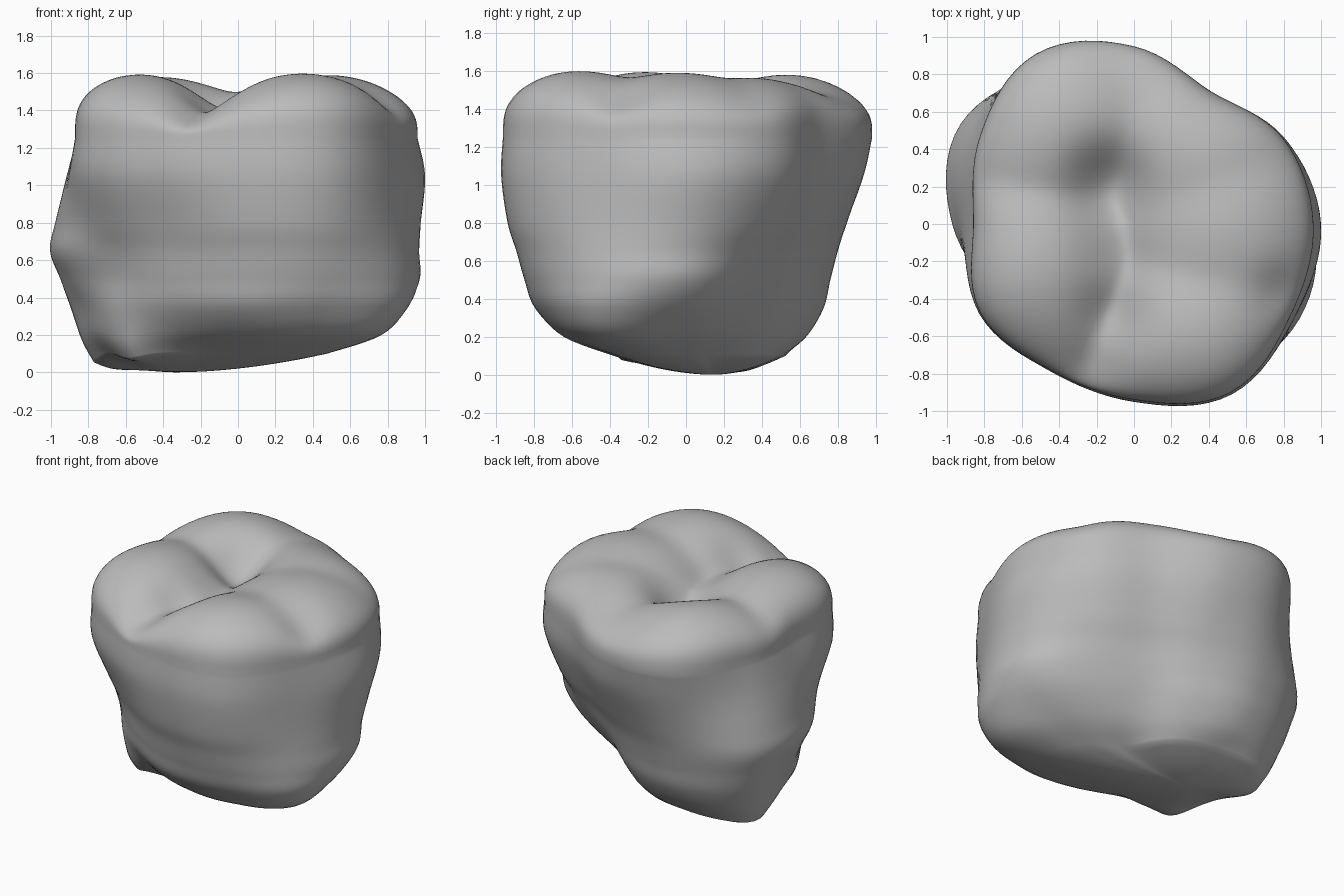
import bpy
import bmesh
import math
from mathutils import Vector

if "Cube" in bpy.data.objects:
    bpy.data.objects.remove(bpy.data.objects["Cube"], do_unlink=True)

SEGMENTS = 96
STEPS = 6          # rings between two neighbouring sections
CAP_RINGS = 44     # rings across the chewing surface
ROUNDING = 3.5     # how tightly the rim curls over

# Wall sections: height, then radii in hundredths every 30 degrees from +x
SECTIONS = [
    (0.10, (37, 25, 27, 42, 59, 84, 70, 62, 41, 38, 43, 54)),
    (0.20, (61, 42, 39, 53, 73, 91, 78, 69, 58, 61, 73, 87)),
    (0.35, (83, 57, 50, 63, 83, 98, 83, 74, 70, 77, 88, 100)),
    (0.50, (94, 67, 58, 68, 87, 103, 90, 76, 74, 82, 94, 102)),
    (0.65, (95, 75, 64, 73, 91, 107, 97, 80, 77, 86, 98, 101)),
    (0.80, (97, 83, 71, 80, 95, 105, 95, 86, 82, 91, 102, 100)),
    (1.05, (100, 92, 80, 91, 101, 99, 91, 95, 90, 95, 105, 99)),
    (1.25, (96, 92, 82, 95, 105, 95, 86, 95, 90, 94, 104, 97)),
]
RIM = SECTIONS[-1][0]

# Cusps of the chewing surface: x, y, height
CUSPS = [
    (-0.65, -0.24, 1.62),
    (0.42, -0.68, 1.63),
    (0.55, -0.05, 1.60),
    (0.38, 0.44, 1.58),
    (0.00, 0.72, 1.50),
    (-0.50, 0.60, 1.61),
]
# Pits between the cusps: x, y, depth, radius
PITS = [
    (-0.14, 0.22, 0.13, 0.20),
    (-0.12, -0.48, 0.08, 0.18),
    (-0.10, -0.15, 0.05, 0.20),
    (-0.20, -0.76, 0.04, 0.16),
    (0.80, -0.37, 0.05, 0.14),
]


def spline(a, b, c, d, t):
    """Smooth curve from b to c, steered by a and d."""
    return b + 0.5 * t * (c - a + t * (2 * a - 5 * b + 4 * c - d
                                       + t * (3 * (b - c) + d - a)))


def round_section(radii):
    """Smooth closed radius list with one entry per segment."""
    n = len(radii)
    result = []
    for s in range(SEGMENTS):
        pos = s * n / SEGMENTS
        i = int(pos)
        keys = [radii[(i + k) % n] / 100 for k in (-1, 0, 1, 2)]
        result.append(spline(*keys, pos - i))
    return result


def bump(dx, dy, radius):
    return math.exp(-(dx * dx + dy * dy) / (radius * radius))


def crown_height(x, y):
    """Blended cusp domes, which leave grooves where they meet."""
    sharp = 45
    total = sum(math.exp(sharp * (h - 1.5 - 0.5 * ((x - cx) ** 2 + (y - cy) ** 2)))
                for cx, cy, h in CUSPS)
    height = 1.5 + math.log(total) / sharp
    return height - sum(d * bump(x - px, y - py, r) for px, py, d, r in PITS)


def ring_points(radii, z):
    points = []
    for s, r in enumerate(radii):
        angle = math.tau * s / SEGMENTS
        points.append(Vector((r * math.cos(angle), r * math.sin(angle), z)))
    return points


rings = []
sections = [(z, round_section(radii)) for z, radii in SECTIONS]

# Underside closing to a low point
tip = Vector((-0.33, 0.14, 0.0))
base = ring_points(sections[0][1], sections[0][0])
for k in range(1, 10):
    f = k / 10
    ring = []
    for p in base:
        q = tip.lerp(p, f)
        q.z = p.z * f ** 1.8
        ring.append(q)
    rings.append(ring)

# Side wall
last = len(sections) - 1
for i in range(last):
    near = [sections[min(max(i + k, 0), last)] for k in (-1, 0, 1, 2)]
    for step in range(STEPS):
        t = step / STEPS
        z = spline(*[n[0] for n in near], t)
        radii = [spline(*values, t) for values in zip(*[n[1] for n in near])]
        rings.append(ring_points(radii, z))

# Rounded rim and chewing surface
for k in range(CAP_RINGS):
    s = math.cos(math.pi / 2 * k / CAP_RINGS)
    ring = ring_points([r * s for r in sections[-1][1]], RIM)
    rise = (1 - s ** ROUNDING) ** (1 / ROUNDING)
    for p in ring:
        p.z += (crown_height(p.x, p.y) - RIM) * rise
    rings.append(ring)

# Low corner and small root stub: x, y, drop, forward push, radius
for cx, cy, drop, push, radius in ((-0.74, 0.28, 0.06, 0, 0.18),
                                   (-0.62, -0.30, 0.04, 0.06, 0.13)):
    for ring in rings:
        for p in ring:
            if p.z < 0.5:
                weight = bump(p.x - cx, p.y - cy, radius) * (1 - p.z / 0.5)
                p.z -= drop * weight
                p.y -= push * weight

# Skin the rings
bm = bmesh.new()
loops = [[bm.verts.new(p) for p in ring] for ring in rings]
for low, high in zip(loops, loops[1:]):
    for s in range(SEGMENTS):
        n = (s + 1) % SEGMENTS
        bm.faces.new((low[s], low[n], high[n], high[s]))
bottom = bm.verts.new(tip)
top = bm.verts.new((0, 0, crown_height(0, 0)))
for s in range(SEGMENTS):
    n = (s + 1) % SEGMENTS
    bm.faces.new((bottom, loops[0][n], loops[0][s]))
    bm.faces.new((top, loops[-1][s], loops[-1][n]))
bmesh.ops.recalc_face_normals(bm, faces=bm.faces)
lowest = min(v.co.z for v in bm.verts)
bmesh.ops.translate(bm, verts=bm.verts, vec=(0, 0, -lowest))
for face in bm.faces:
    face.smooth = True

mesh = bpy.data.meshes.new("molar_crown")
bm.to_mesh(mesh)
bm.free()
crown = bpy.data.objects.new("molar_crown", mesh)
bpy.context.collection.objects.link(crown)

# Plain grey material
grey = bpy.data.materials.new("plain_grey")
grey.use_nodes = True
colour = (0.5, 0.5, 0.5, 1)
grey.diffuse_color = colour
grey.node_tree.nodes["Principled BSDF"].inputs["Base Color"].default_value = colour
mesh.materials.append(grey)
